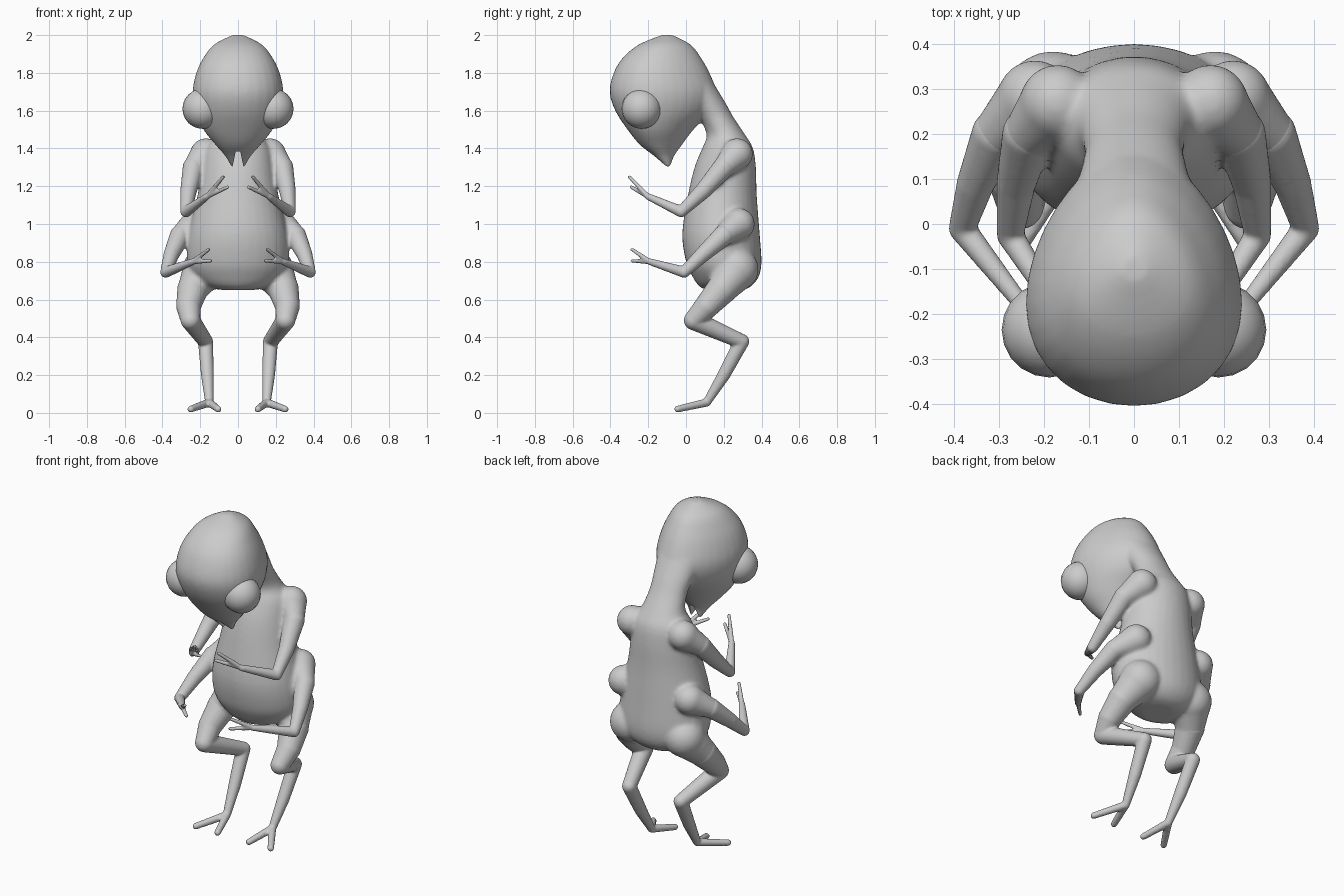
import bpy, bmesh, math
from mathutils import Vector, Matrix

if "Cube" in bpy.data.objects:
    bpy.data.objects.remove(bpy.data.objects["Cube"])


def refine(rows, n=4):
    """Catmull-Rom interpolation of section rows."""
    rows = [Vector(r) for r in rows]
    out = []
    for i in range(len(rows) - 1):
        a, b, c, d = rows[max(i - 1, 0)], rows[i], rows[i + 1], rows[min(i + 2, len(rows) - 1)]
        for k in range(n):
            t = k / n
            out.append(0.5 * (2 * b + (c - a) * t + (2 * a - 5 * b + 4 * c - d) * t * t
                              + (3 * b - a - 3 * c + d) * t ** 3))
    return out + [rows[-1]]


def loft(bm, rows, egg=0.0, sides=32):
    """Rows are z, front y, back y, half width; egg narrows the back."""
    rings = []
    for z, f, b, w in refine(rows):
        ring = []
        for i in range(sides):
            t = 2 * math.pi * i / sides
            ring.append(bm.verts.new((w * math.sin(t) * (1 - egg * math.cos(t)),
                                      (f + b) / 2 + (b - f) / 2 * math.cos(t), z)))
        rings.append(ring)
    faces = [bm.faces.new(rings[0]), bm.faces.new(rings[-1])]
    for p, q in zip(rings, rings[1:]):
        for i in range(sides):
            j = (i + 1) % sides
            faces.append(bm.faces.new((p[i], p[j], q[j], q[i])))
    bmesh.ops.recalc_face_normals(bm, faces=faces)


def chain(bm, pts):
    """Tapered limb through (x, y, z, radius) joints, on both sides."""
    for s in (1, -1):
        joints = [(Vector((s * x, y, z)), r) for x, y, z, r in pts]
        for p, r in joints:
            bmesh.ops.create_icosphere(bm, subdivisions=3, radius=r, matrix=Matrix.Translation(p))
        for (p, r), (q, u) in zip(joints, joints[1:]):
            d = q - p
            m = Matrix.Translation((p + q) / 2) @ d.to_track_quat('Z', 'Y').to_matrix().to_4x4()
            bmesh.ops.create_cone(bm, cap_ends=True, segments=20, radius1=r, radius2=u,
                                  depth=d.length, matrix=m)


def make(name, bm):
    me = bpy.data.meshes.new(name)
    bm.to_mesh(me)
    bm.free()
    ob = bpy.data.objects.new(name, me)
    bpy.context.collection.objects.link(ob)
    return ob


def fuse(ob, voxel, smooth):
    m = ob.modifiers.new("fuse", 'REMESH')
    m.mode = 'VOXEL'
    m.voxel_size = voxel
    m.use_smooth_shade = True
    m = ob.modifiers.new("soften", 'SMOOTH')
    m.factor = 0.5
    m.iterations = smooth


# Limb joints
upper_arm = [(.17, .27, 1.37, .085), (.235, .20, 1.30, .058), (.262, .09, 1.175, .044),
             (.275, -.025, 1.065, .030), (.165, -.20, 1.145, .018)]
lower_arm = [(.22, .28, 1.00, .085), (.305, .20, .94, .056), (.352, .09, .84, .042),
             (.382, -.01, .745, .030), (.24, -.19, .80, .018)]
leg = [(.18, .27, .76, .115), (.24, .19, .655, .082), (.262, .11, .565, .066),
       (.252, .04, .49, .052), (.172, .295, .378, .040), (.162, .20, .20, .034),
       (.152, .11, .055, .022)]

# Digits: (limb, tips)
digits = [(upper_arm, [(.078, -.30, 1.25, .010), (.055, -.29, 1.195, .010)]),
          (lower_arm, [(.155, -.285, .865, .010), (.145, -.285, .805, .010)]),
          (leg, [(.25, -.045, .020, .018), (.105, -.045, .020, .018)])]

# Body: torso, neck, head and limb roots fused together
bm = bmesh.new()
loft(bm, [(.65, .11, .30, .08), (.67, .07, .345, .17), (.72, .035, .385, .235),
          (.80, .0, .40, .27), (.95, -.02, .39, .262), (1.15, .01, .375, .215),
          (1.30, .045, .37, .19), (1.40, .085, .355, .17), (1.47, .11, .315, .125),
          (1.56, .07, .255, .11), (1.64, .0, .21, .12), (1.74, -.10, .15, .14)])
loft(bm, [(1.30, -.105, -.075, .036), (1.36, -.17, -.06, .068), (1.42, -.245, -.02, .118),
          (1.50, -.31, .04, .18), (1.60, -.375, .13, .222), (1.70, -.405, .16, .236),
          (1.80, -.383, .125, .217), (1.88, -.335, .08, .18), (1.95, -.25, .025, .125),
          (2.0, -.13, -.07, .03)], egg=0.2)
for limb in (upper_arm, lower_arm, leg):
    chain(bm, limb[:3])
body = make("body", bm)
fuse(body, .010, 12)

# Mouth notch
bm = bmesh.new()
outline = [(-.036, 1.27), (.036, 1.27), (.012, 1.385), (-.012, 1.385)]
face = bm.faces.new([bm.verts.new((x, -.3, z)) for x, z in outline])
ext = bmesh.ops.extrude_face_region(bm, geom=[face])
bmesh.ops.translate(bm, vec=(0, .32, 0),
                    verts=[v for v in ext['geom'] if isinstance(v, bmesh.types.BMVert)])
bmesh.ops.recalc_face_normals(bm, faces=bm.faces[:])
cutter = make("mouth_cutter", bm)
cutter.hide_render = True
cutter.hide_viewport = True
cut = body.modifiers.new("mouth", 'BOOLEAN')
cut.operation = 'DIFFERENCE'
cut.object = cutter

# Slender arms and legs with forked hands and feet
for name, (limb, tips) in zip(("upper_arms", "lower_arms", "legs"), digits):
    bm = bmesh.new()
    chain(bm, limb[1:])
    for tip in tips:
        chain(bm, [limb[-1][:3] + (tip[3] + .004,), tip])
    fuse(make(name, bm), .007, 3)

# Eyes
for s, side in ((1, "left"), (-1, "right")):
    bm = bmesh.new()
    bmesh.ops.create_uvsphere(bm, u_segments=20, v_segments=12, radius=.106,
                              matrix=Matrix.Translation((s * .188, -.235, 1.61)))
    for f in bm.faces:
        f.smooth = True
    make(side + "_eye", bm)
